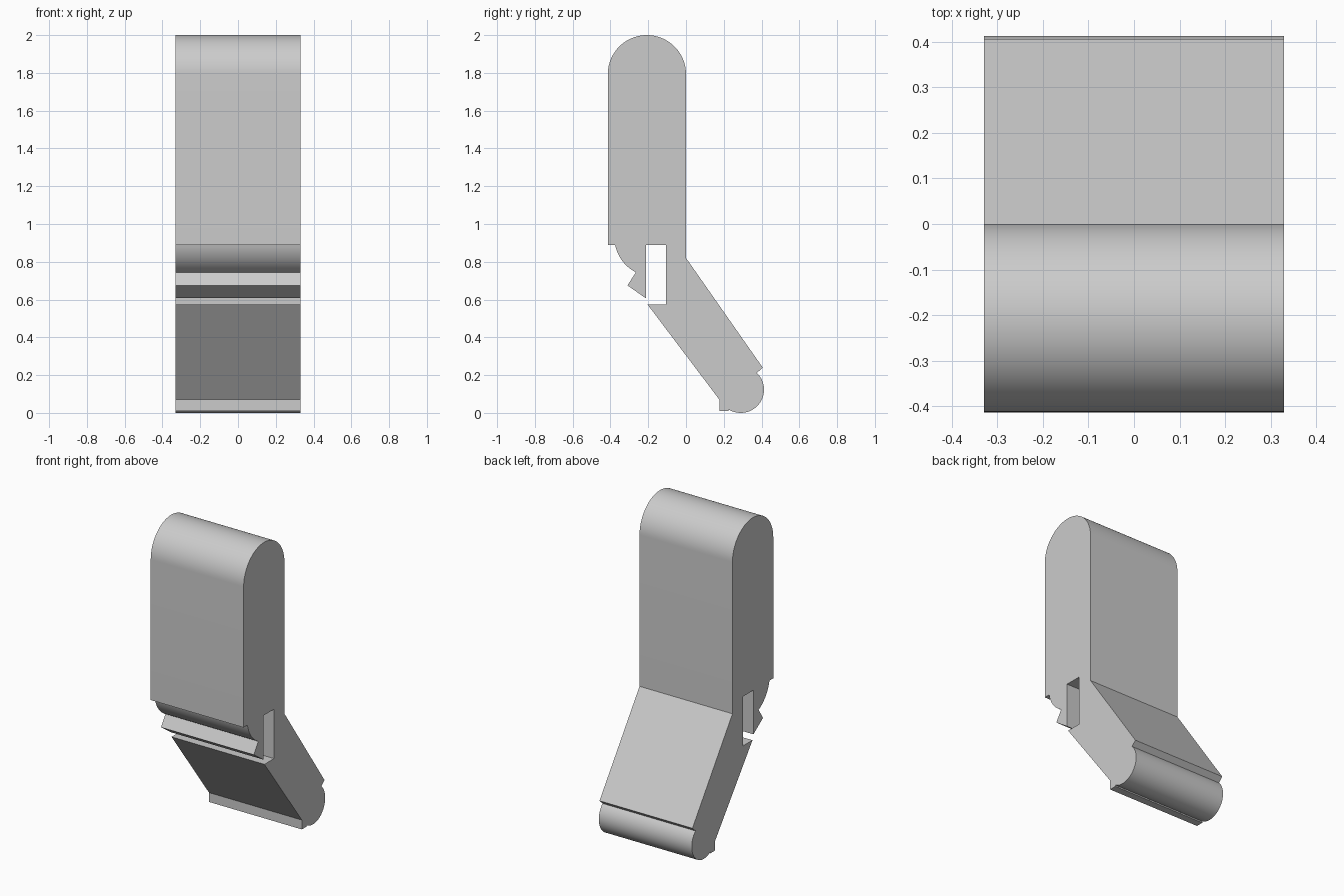
import bpy
import bmesh
from math import radians, cos, sin

if "Cube" in bpy.data.objects:
    bpy.data.objects.remove(bpy.data.objects["Cube"])

HALF_WIDTH = 0.33


def arc(cy, cz, r, start, end, steps):
    """Points on an arc in the side plane, angles in degrees."""
    angles = [radians(start + (end - start) * i / steps) for i in range(steps + 1)]
    return [(cy + r * cos(a), cz + r * sin(a)) for a in angles]


# One grey plastic for the whole part
grey = bpy.data.materials.new("plain grey")
grey.use_nodes = True
colour = (0.6, 0.6, 0.6, 1)
grey.diffuse_color = colour
grey.node_tree.nodes["Principled BSDF"].inputs["Base Color"].default_value = colour

# Side profile: rounded top and flat front
profile = arc(-0.207, 1.793, 0.207, 0, 180, 40)
profile += [(-0.414, 0.89)]
# Curved underside, hook and slot
profile += arc(-0.17, 0.93, 0.209, 191, 242.8, 14)
profile += [(-0.31, 0.675), (-0.213, 0.607), (-0.213, 0.89),
            (-0.106, 0.89), (-0.106, 0.573), (-0.203, 0.573)]
# Slanted leg with small front foot and round heel
profile += [(0.177, 0.07), (0.177, 0.01), (0.225, 0.01)]
profile += arc(0.29, 0.123, 0.123, -122.5, 46, 40)
profile += [(0.406, 0.24), (0, 0.82)]

# Extrude the profile across the width
bm = bmesh.new()
side = bm.faces.new([bm.verts.new((-HALF_WIDTH, y, z)) for y, z in profile])
extruded = bmesh.ops.extrude_face_region(bm, geom=[side], use_keep_orig=True)
moved = [v for v in extruded["geom"] if isinstance(v, bmesh.types.BMVert)]
bmesh.ops.translate(bm, verts=moved, vec=(2 * HALF_WIDTH, 0, 0))
bmesh.ops.recalc_face_normals(bm, faces=bm.faces)
bmesh.ops.triangulate(bm, faces=[f for f in bm.faces if len(f.verts) > 4])

mesh = bpy.data.meshes.new("hooked_bracket")
bm.to_mesh(mesh)
bm.free()
mesh.materials.append(grey)
bracket = bpy.data.objects.new("hooked_bracket", mesh)
bpy.context.collection.objects.link(bracket)

# Smooth curved surfaces, crisp corners
bpy.context.view_layer.objects.active = bracket
bracket.select_set(True)
bpy.ops.object.shade_smooth_by_angle(angle=radians(20))
